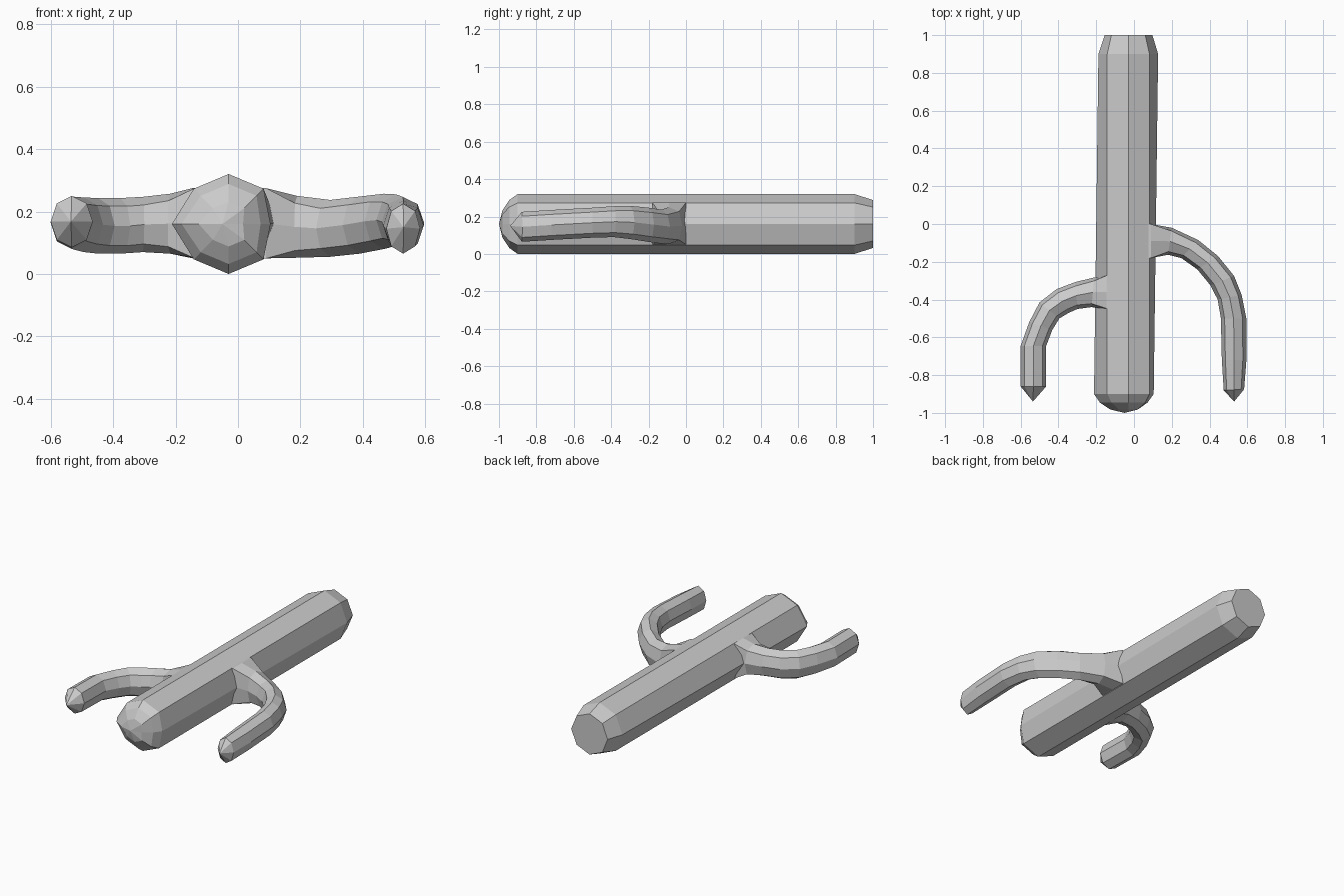
import bpy, bmesh, math
from mathutils import Vector


def loft(name, rings, tip=None):
    """Skin a list of 8-point rings; close the start flat and the end flat or to a tip."""
    bm = bmesh.new()
    loops = [[bm.verts.new(p) for p in r] for r in rings]
    n = len(loops[0])
    for a, b in zip(loops, loops[1:]):
        for i in range(n):
            j = (i + 1) % n
            bm.faces.new((a[i], a[j], b[j], b[i]))
    bm.faces.new(loops[0])
    if tip:
        t = bm.verts.new(tip)
        for i in range(n):
            bm.faces.new((loops[-1][i], loops[-1][(i + 1) % n], t))
    else:
        bm.faces.new(loops[-1])
    bmesh.ops.recalc_face_normals(bm, faces=bm.faces)
    mesh = bpy.data.meshes.new(name)
    bm.to_mesh(mesh)
    bm.free()
    ob = bpy.data.objects.new(name, mesh)
    bpy.context.collection.objects.link(ob)
    return ob


# Trunk: octagonal column lying along y, side ridges drifting slightly
def trunk_ring(y, s):
    pts = []
    for i in range(8):
        a = i * math.pi / 4
        drift = 0.013 * y if i in (0, 4) else 0
        cx = -0.042 if i in (0, 4) else -0.03
        pts.append((cx + drift + 0.158 * s * math.cos(a), y,
                    0.16 + 0.16 * s * math.sin(a)))
    return pts


loft("trunk", [trunk_ring(y, s) for y, s in
               ((1.0, 0.8), (0.9, 1), (-0.9, 1), (-0.945, 0.8), (-0.982, 0.45))],
     (-0.05, -1.0, 0.16))


# Arms: each station gives outer xy, inner xy, low z, high z, squareness
def arm(name, stations, tip):
    rings = []
    for ox, oy, ix, iy, lo, hi, sq in stations:
        o, n = Vector((ox, oy, 0)), Vector((ix, iy, 0))
        mid, half = (o + n) / 2, (o - n) / 2
        ring = []
        for i in range(8):
            a = i * math.pi / 4
            k = 1 + sq * 0.414 if i % 2 else 1
            p = mid + half * math.cos(a) * k
            p.z = (lo + hi) / 2 + (hi - lo) / 2 * math.sin(a) * k
            ring.append(p)
        rings.append(ring)
    loft(name, rings, tip)


arm("left_arm", [
    (-0.08, -0.27, -0.08, -0.45, 0.05, 0.275, 1),
    (-0.145, -0.27, -0.145, -0.45, 0.05, 0.275, 0.9),
    (-0.21, -0.283, -0.225, -0.44, 0.065, 0.257, 0.2),
    (-0.31, -0.307, -0.30, -0.45, 0.07, 0.247, 0),
    (-0.41, -0.345, -0.345, -0.47, 0.065, 0.243, 0),
    (-0.50, -0.415, -0.395, -0.50, 0.065, 0.243, 0),
    (-0.555, -0.52, -0.432, -0.56, 0.07, 0.245, 0),
    (-0.60, -0.645, -0.465, -0.645, 0.08, 0.248, 0),
    (-0.60, -0.86, -0.465, -0.86, 0.085, 0.25, 0),
], (-0.535, -0.94, 0.168))

arm("right_arm", [
    (0.03, 0.0, 0.03, -0.18, 0.05, 0.275, 1),
    (0.09, 0.0, 0.09, -0.18, 0.05, 0.275, 1),
    (0.20, -0.02, 0.18, -0.163, 0.052, 0.25, 0.2),
    (0.34, -0.085, 0.25, -0.18, 0.055, 0.237, 0),
    (0.445, -0.17, 0.335, -0.24, 0.065, 0.248, 0),
    (0.53, -0.275, 0.405, -0.325, 0.08, 0.257, 0),
    (0.57, -0.375, 0.443, -0.40, 0.09, 0.255, 0),
    (0.595, -0.50, 0.46, -0.50, 0.087, 0.247, 0),
    (0.595, -0.72, 0.465, -0.72, 0.075, 0.235, 0),
    (0.583, -0.875, 0.475, -0.88, 0.065, 0.225, 0),
], (0.53, -0.94, 0.15))
